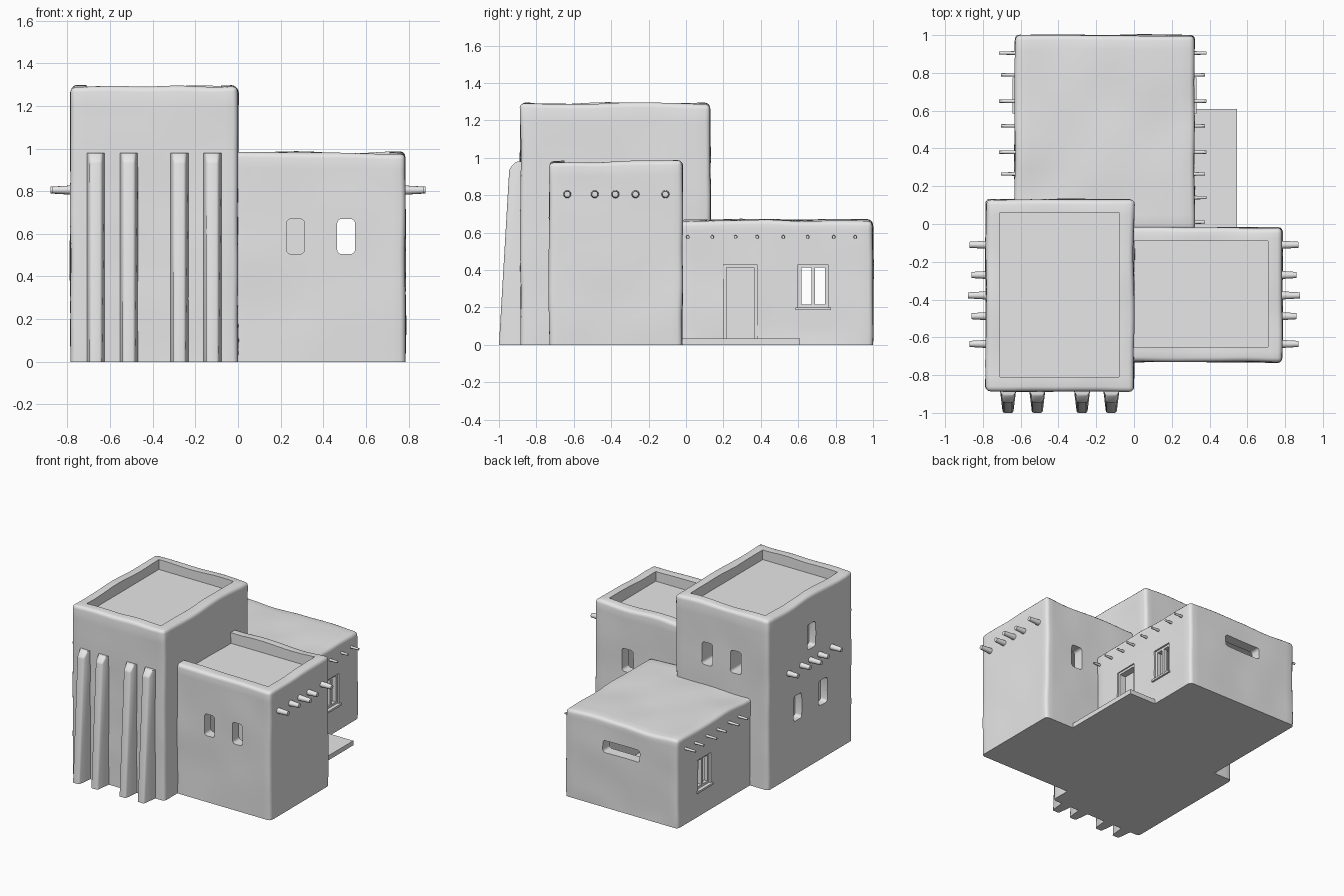
import bpy, bmesh, math
from mathutils import Vector, Matrix, noise

if "Cube" in bpy.data.objects:
    bpy.data.objects.remove(bpy.data.objects["Cube"], do_unlink=True)

clay = bpy.data.materials.new("grey_clay")
clay.use_nodes = True
clay.diffuse_color = (0.8, 0.8, 0.8, 1)
clay.node_tree.nodes["Principled BSDF"].inputs["Base Color"].default_value = (0.8, 0.8, 0.8, 1)


def finish(name, bm):
    bmesh.ops.recalc_face_normals(bm, faces=bm.faces)
    mesh = bpy.data.meshes.new(name)
    bm.to_mesh(mesh)
    bm.free()
    mesh.materials.append(clay)
    obj = bpy.data.objects.new(name, mesh)
    bpy.context.collection.objects.link(obj)
    return obj


def select(obj):
    bpy.ops.object.select_all(action='DESELECT')
    obj.select_set(True)
    bpy.context.view_layer.objects.active = obj


def smooth(obj):
    select(obj)
    bpy.ops.object.shade_smooth_by_angle(angle=math.radians(42))


def box_bmesh(lo, hi):
    lo, hi = Vector(lo), Vector(hi)
    bm = bmesh.new()
    bmesh.ops.create_cube(bm, size=1)
    for v in bm.verts:
        v.co = Vector([l + (c + 0.5) * (h - l) for c, l, h in zip(v.co, lo, hi)])
    return bm


def box(name, lo, hi):
    return finish(name, box_bmesh(lo, hi))


def adobe_block(name, lo, hi):
    """Box with softened edges and slightly uneven hand-plastered walls."""
    bm = box_bmesh(lo, hi)
    bmesh.ops.subdivide_edges(bm, edges=bm.edges[:], cuts=12, use_grid_fill=True)
    sharp = [e for e in bm.edges if e.calc_face_angle(0) > 1
             and max(v.co.z for v in e.verts) > 0.001]
    bmesh.ops.bevel(bm, geom=sharp, offset=0.025, segments=3, profile=0.5, affect='EDGES')
    for v in bm.verts:
        if v.co.z > 0.01:
            n = noise.noise_vector(v.co * 4)
            v.co += Vector((n.x * 0.007, n.y * 0.007, n.z * 0.012 * v.co.z / hi[2]))
    return finish(name, bm)


def opening(lo, hi, axis):
    """Cutter for a round-cornered opening running along one axis."""
    bm = box_bmesh(lo, hi)
    along = [e for e in bm.edges if abs((e.verts[0].co - e.verts[1].co).normalized()[axis]) > 0.9]
    bmesh.ops.bevel(bm, geom=along, offset=0.02, segments=3, profile=0.5, affect='EDGES')
    return finish("cutter", bm)


def carve(obj, cutters):
    select(obj)
    for cutter in cutters:
        mod = obj.modifiers.new("cut", 'BOOLEAN')
        mod.operation, mod.solver, mod.object = 'DIFFERENCE', 'EXACT', cutter
        bpy.ops.object.modifier_apply(modifier=mod.name)
        bpy.data.objects.remove(cutter, do_unlink=True)
    smooth(obj)


def beam(name, start, length, side, r_wall, r_tip):
    bm = bmesh.new()
    bmesh.ops.create_cone(bm, cap_ends=True, segments=12, radius1=r_wall, radius2=r_tip, depth=length)
    turn = Matrix.Rotation(side * math.pi / 2, 4, 'Y')
    middle = Vector(start) + Vector((side * length / 2, 0, 0))
    bmesh.ops.transform(bm, matrix=Matrix.Translation(middle) @ turn, verts=bm.verts)
    smooth(finish(name, bm))


# Tall tower: room, roof well, side niches and rear windows
tower = adobe_block("tower", (-0.785, -0.885, 0), (0, 0.13, 1.29))
cuts = [box("cutter", (-0.70, -0.80, 0.05), (-0.08, -0.04, 1.13)),
        box("cutter", (-0.71, -0.81, 1.215), (-0.08, 0.06, 1.5))]
for y, z in ((-0.39, 0.985), (-0.22, 0.505), (-0.53, 0.505)):
    cuts.append(opening((-0.9, y - 0.05, z - 0.095), (-0.73, y + 0.05, z + 0.095), 0))
for x in (-0.27, -0.51):
    cuts.append(opening((x - 0.045, -0.1, 0.82), (x + 0.045, 0.3, 0.99), 1))
carve(tower, cuts)

# Middle block: room, roof well open toward the tower, windows
middle = adobe_block("middle_block", (-0.04, -0.73, 0), (0.785, -0.02, 0.98))
cuts = [box("cutter", (0.08, -0.65, 0.05), (0.70, -0.10, 0.82)),
        box("cutter", (-0.1, -0.65, 0.90), (0.71, -0.09, 1.2))]
for x in (0.27, 0.507):
    cuts.append(opening((x - 0.042, -0.8, 0.505), (x + 0.042, -0.6, 0.67), 1))
cuts.append(opening((0.46, -0.2, 0.5), (0.555, 0.1, 0.675), 1))
carve(middle, cuts)

# Low rear block: room, slot window, side windows, doorway
low = adobe_block("rear_block", (-0.63, -0.03, 0), (0.32, 1.0, 0.665))
cuts = [box("cutter", (-0.55, 0.21, 0.05), (0.24, 0.92, 0.59)),
        opening((-0.31, 0.85, 0.42), (0.0, 1.1, 0.51), 1),
        box("cutter", (0.26, 0.2, 0.035), (0.5, 0.38, 0.43))]
for x in (-0.6, 0.29):
    cuts.append(box("cutter", (x - 0.1, 0.6, 0.2), (x + 0.1, 0.76, 0.43)))
carve(low, cuts)

# Window frames with a central bar, and sills
for side, wall in ((1, 0.32), (-1, -0.63)):
    label = "left" if side > 0 else "right"
    a, b = sorted((wall - side * 0.015, wall - side * 0.045))
    for part, y0, y1, z0, z1 in (("front_post", 0.6, 0.618, 0.2, 0.43), ("rear_post", 0.742, 0.76, 0.2, 0.43),
                                 ("centre_post", 0.671, 0.689, 0.2, 0.43),
                                 ("bottom_rail", 0.6, 0.76, 0.2, 0.216), ("top_rail", 0.6, 0.76, 0.414, 0.43)):
        box(f"{label}_window_{part}", (a, y0, z0), (b, y1, z1))
    a, b = sorted((wall - side * 0.04, wall + side * 0.012))
    box(f"{label}_window_sill", (a, 0.585, 0.185), (b, 0.775, 0.2))

# Door frame and porch slab
for part, y0, y1, z0, z1 in (("front_jamb", 0.2, 0.217, 0.03, 0.43), ("rear_jamb", 0.363, 0.38, 0.03, 0.43),
                             ("lintel", 0.2, 0.38, 0.413, 0.43)):
    box(f"door_{part}", (0.25, y0, z0), (0.31, y1, z1))
box("porch_slab", (0.28, -0.04, 0), (0.545, 0.61, 0.035))

# Tapered buttresses on the tower front
for i, x in enumerate((-0.667, -0.512, -0.275, -0.12)):
    bm = bmesh.new()
    rings = []
    for z, y in ((0, -1.0), (0.94, -0.945), (0.98, -0.91)):
        rings.append([bm.verts.new((x + dx, yy, z)) for dx, yy in
                      ((-0.042, -0.85), (-0.042, -0.885), (-0.028, y), (0.028, y), (0.042, -0.885), (0.042, -0.85))])
    for low_ring, high_ring in zip(rings, rings[1:]):
        for k in range(6):
            j = (k + 1) % 6
            bm.faces.new((low_ring[k], low_ring[j], high_ring[j], high_ring[k]))
    bm.faces.new(rings[0])
    bm.faces.new(rings[-1])
    edges = [e for e in bm.edges if max(v.co.y for v in e.verts) < -0.9
             and max(v.co.z for v in e.verts) > 0.01]
    bmesh.ops.bevel(bm, geom=edges, offset=0.01, segments=2, profile=0.5, affect='EDGES')
    smooth(finish(f"buttress_{i + 1}", bm))

# Thick roof beams on the outer walls of tower and middle block
for i, (y, tip) in enumerate(((-0.11, 0.87), (-0.27, 0.86), (-0.378, 0.878), (-0.488, 0.86), (-0.635, 0.87))):
    for side in (1, -1):
        label = "left" if side > 0 else "right"
        beam(f"{label}_beam_{i + 1}", (side * 0.74, y, 0.805), tip - 0.74, side, 0.024, 0.016)

# Thin roof beams on both sides of the rear block
for i, y in enumerate((0.01, 0.14, 0.265, 0.38, 0.52, 0.65, 0.79, 0.905)):
    extra = 0.01 * (i % 2)
    beam(f"left_rear_beam_{i + 1}", (0.28, y, 0.577), 0.095 + extra, 1, 0.011, 0.008)
    if y > 0.2:
        beam(f"right_rear_beam_{i + 1}", (-0.59, y, 0.577), 0.115 + extra, -1, 0.011, 0.008)
